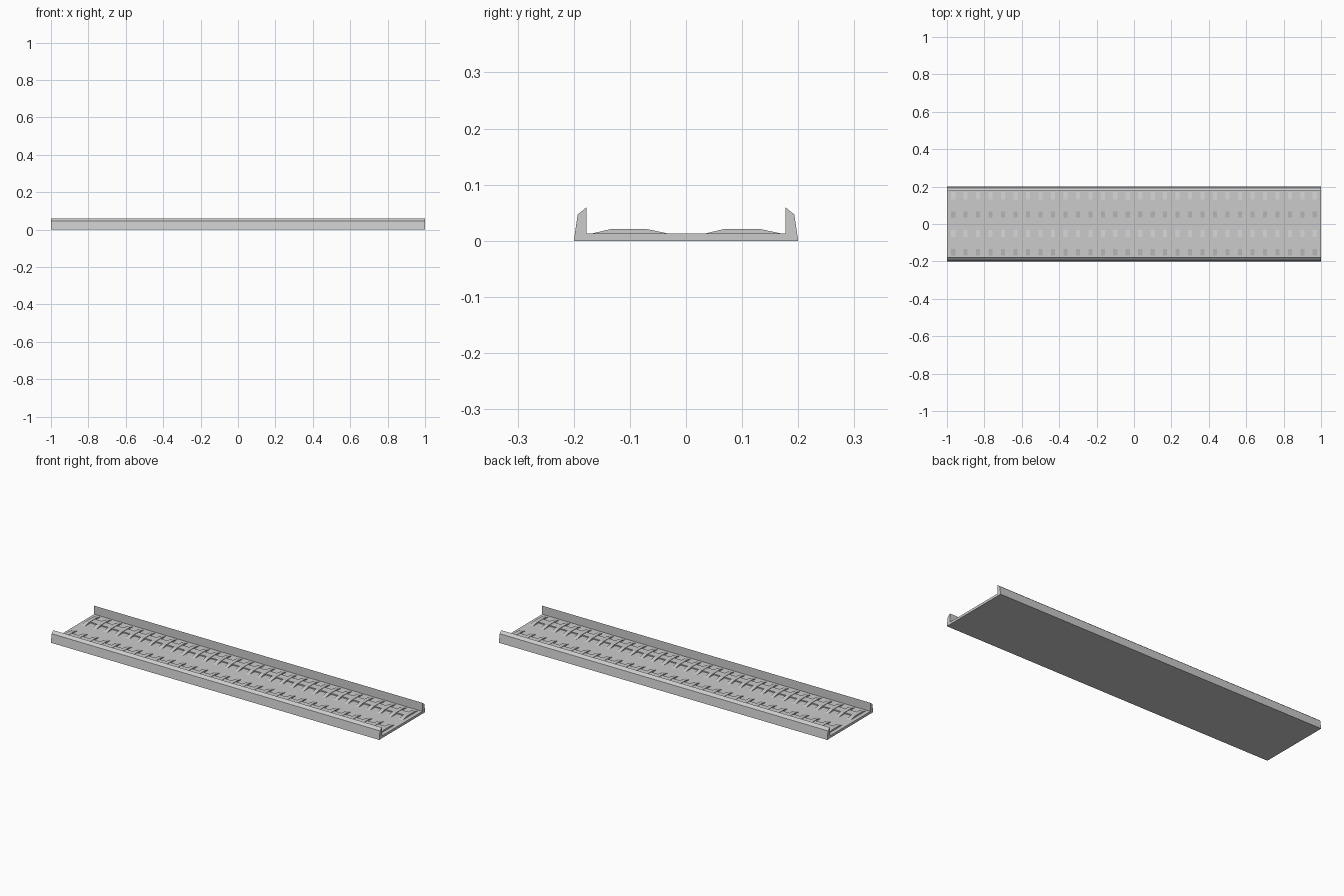
import bpy, bmesh

cube = bpy.data.objects.get("Cube")
if cube:
    bpy.data.objects.remove(cube, do_unlink=True)

grey = bpy.data.materials.new("light_grey")
grey.use_nodes = True
colour = (0.6, 0.6, 0.6, 1)
grey.diffuse_color = colour
grey.node_tree.nodes["Principled BSDF"].inputs["Base Color"].default_value = colour


def add_prism(bm, profile, x0, x1):
    """Extrude a (y, z) outline along x."""
    face = bm.faces.new([bm.verts.new((x0, y, z)) for y, z in profile])
    ext = bmesh.ops.extrude_face_region(bm, geom=[face])
    moved = [v for v in ext["geom"] if isinstance(v, bmesh.types.BMVert)]
    bmesh.ops.translate(bm, verts=moved, vec=(x1 - x0, 0, 0))


def finish(bm, name):
    bmesh.ops.recalc_face_normals(bm, faces=bm.faces)
    mesh = bpy.data.meshes.new(name)
    bm.to_mesh(mesh)
    bm.free()
    mesh.materials.append(grey)
    obj = bpy.data.objects.new(name, mesh)
    bpy.context.collection.objects.link(obj)


# Channel: flat floor with a chamfered lip along each long side
FLOOR = 0.013
half = [(0.2, 0), (0.193, 0.047), (0.177, 0.06), (0.177, FLOOR)]
bm = bmesh.new()
add_prism(bm, half + [(-y, z) for y, z in reversed(half)], -1, 1)
finish(bm, "channel")

# Two rows of ramped cleats, joined by a crossbar within each pair
COUNT = 30
PITCH = 2 / COUNT
BAR = 0.011
cleat = [(0.034, FLOOR), (0.068, 0.021), (0.132, 0.021), (0.17, FLOOR)]
link = [(0.08, FLOOR), (0.08, 0.019), (0.121, 0.019), (0.121, FLOOR)]
for side, offset in (("back", 0), ("front", -0.202)):
    bars, links = bmesh.new(), bmesh.new()
    for i in range(COUNT):
        x = -1 + PITCH * (i + 0.5)
        add_prism(bars, [(y + offset, z) for y, z in cleat], x - BAR, x + BAR)
        if i < COUNT - 1:
            add_prism(links, [(y + offset, z) for y, z in link], x + BAR, x + PITCH - BAR)
    finish(bars, side + "_cleats")
    finish(links, side + "_crossbars")
